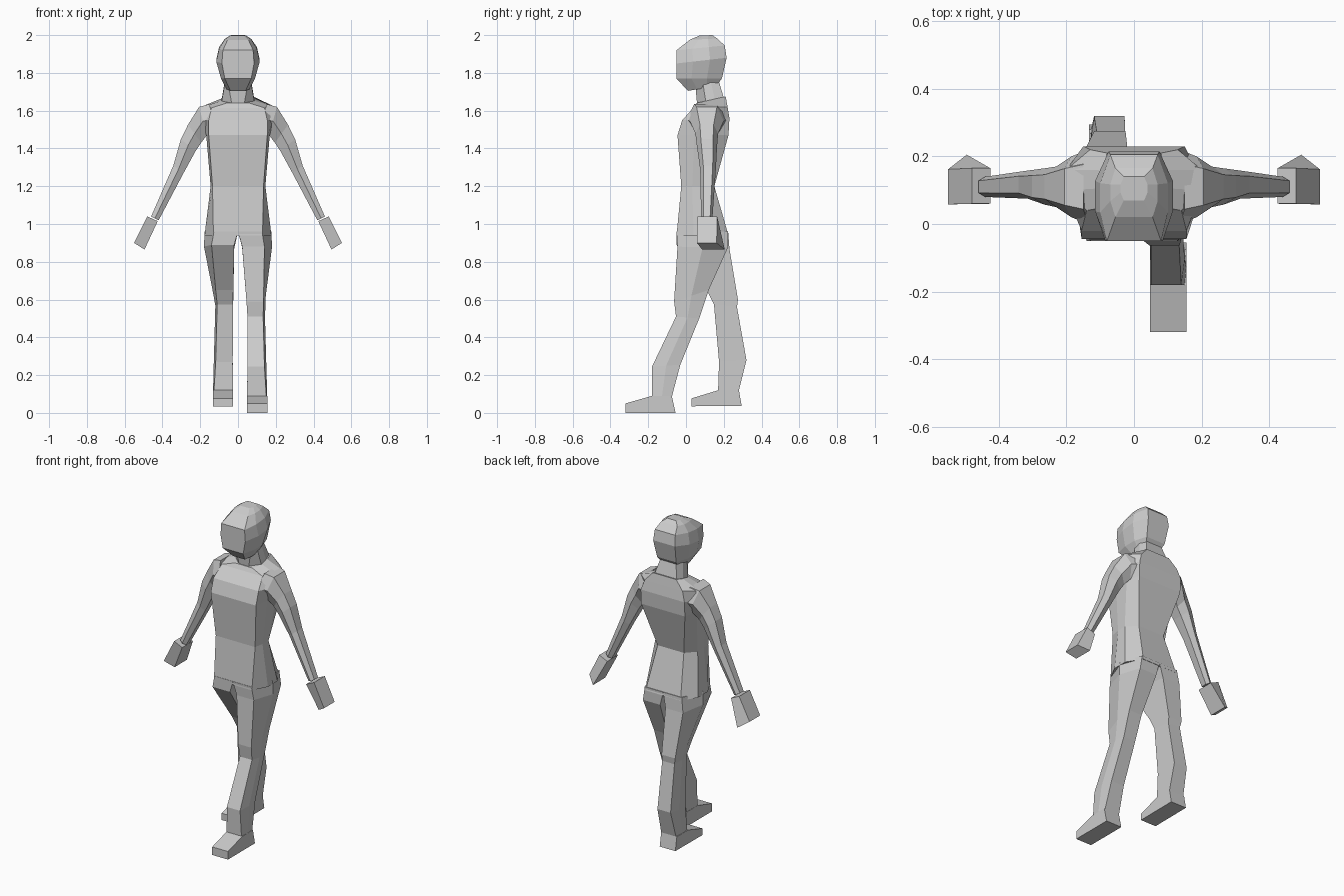
import bpy, bmesh


def loft(name, rings):
    """Skin a list of equal-length point rings and cap both ends."""
    bm = bmesh.new()
    rows = [[bm.verts.new(p) for p in ring] for ring in rings]
    n = len(rows[0])
    for a, b in zip(rows, rows[1:]):
        for i in range(n):
            j = (i + 1) % n
            bm.faces.new((a[i], a[j], b[j], b[i]))
    bm.faces.new(rows[0])
    bm.faces.new(rows[-1][::-1])
    bmesh.ops.recalc_face_normals(bm, faces=bm.faces)
    me = bpy.data.meshes.new(name)
    bm.to_mesh(me)
    bm.free()
    ob = bpy.data.objects.new(name, me)
    bpy.context.collection.objects.link(ob)
    return ob


def body_ring(zf, yf, zb, yb, wf, wm, wb):
    """Symmetric ring: front/back heights and depths, then half widths."""
    def at(w, t):
        return (w, yf + (yb - yf) * t, zf + (zb - zf) * t)
    half = [at(wf, 0), at(wm, .33), at(wm, .67), at(wb, 1)]
    left = [(-x, y, z) for x, y, z in reversed(half)]
    return [at(0, 0)] + half + [at(0, 1)] + left


# Torso from crotch to collar
loft("torso", [body_ring(*r) for r in (
    (.94, -.05, .94, .225, .13, .177, .12),
    (1.2, -.025, 1.2, .15, .135, .145, .09),
    (1.47, -.045, 1.47, .225, .155, .168, .15),
    (1.55, -.02, 1.56, .23, .155, .19, .15),
    (1.615, .04, 1.62, .22, .14, .2, .13),
    (1.64, .055, 1.675, .21, .06, .09, .08))])

# Neck and head
loft("neck", [body_ring(*r) for r in (
    (1.62, .06, 1.65, .205, .03, .09, .08),
    (1.73, .05, 1.77, .17, .05, .07, .05))])
loft("head", [body_ring(*r) for r in (
    (1.705, .01, 1.73, .16, .04, .06, .05),
    (1.77, -.05, 1.77, .19, .07, .09, .065),
    (1.85, -.05, 1.88, .215, .085, .115, .075),
    (1.92, -.05, 1.945, .205, .08, .1, .07),
    (1.975, .02, 1.982, .165, .055, .07, .055),
    (1.997, .07, 2.0, .14, .03, .04, .03))])


def arm_ring(s, xi, zi, xo, zo, yf, yb):
    """Six-sided arm section between an inner and an outer edge."""
    q, xm, zm = (yb - yf) * .2, (xi + xo) / 2, (zi + zo) / 2
    return [(s * xi, yf + q, zi), (s * xm, yf, zm), (s * xo, yf + q, zo),
            (s * xo, yb - q, zo), (s * xm, yb, zm), (s * xi, yb - q, zi)]


# Arms and mitten hands, mirrored
for side, s in (("right", 1), ("left", -1)):
    loft(side + "_arm", [arm_ring(s, *r) for r in (
        (.12, 1.47, .15, 1.635, 0, .22),
        (.165, 1.47, .206, 1.62, .02, .2),
        (.195, 1.43, .265, 1.525, .05, .17),
        (.225, 1.385, .302, 1.45, .057, .165),
        (.288, 1.27, .342, 1.31, .075, .158),
        (.42, 1.02, .46, 1.04, .08, .14))])
    loft(side + "_hand", [
        [(s * .425, .06, 1.015), (s * .48, .06, 1.04),
         (s * .48, .165, 1.04), (s * .425, .165, 1.015)],
        [(s * .495, .085, .865), (s * .55, .058, .9),
         (s * .55, .162, .9), (s * .495, .205, .865)]])


def leg_ring(s, xi, xo, bevel, zf, yf, zb, yb):
    """Leg section with a flat inside and a ridged outside."""
    xb = xo - bevel
    return [(s * xi, yf, zf), (s * xb, yf, zf),
            (s * xo, (yf + yb) / 2, (zf + zb) / 2),
            (s * xb, yb, zb), (s * xi, yb, zb)]


# Striding legs: right one forward, left one back
loft("right_leg", [leg_ring(1, *r) for r in (
    (.0, .177, .05, .96, -.05, .96, .223),
    (.022, .18, .04, .88, -.045, .875, .222),
    (.045, .147, .012, .59, -.063, .65, .12),
    (.05, .143, .01, .51, -.053, .5, .07),
    (.05, .15, .01, .245, -.18, .255, -.03),
    (.048, .155, .005, .085, -.18, .085, -.075))])
loft("left_leg", [leg_ring(-1, *r) for r in (
    (.0, .177, .05, .96, -.05, .96, .223),
    (.02, .18, .04, .89, -.05, .87, .23),
    (.025, .13, .012, .65, .11, .6, .275),
    (.026, .12, .01, .575, .148, .56, .27),
    (.028, .128, .01, .27, .175, .28, .32),
    (.026, .132, .005, .12, .17, .12, .28))])


# Feet: side profiles extruded across
def foot(name, x0, x1, profile):
    loft(name, [[(x, y, z) for y, z in profile] for x in (x0, x1)])


foot("right_foot", .047, .155, [(-.18, .09), (-.32, .05), (-.32, 0), (-.055, 0), (-.075, .09)])
foot("left_foot", -.133, -.026, [(.17, .12), (.03, .077), (.03, .035), (.295, .037), (.28, .12)])
